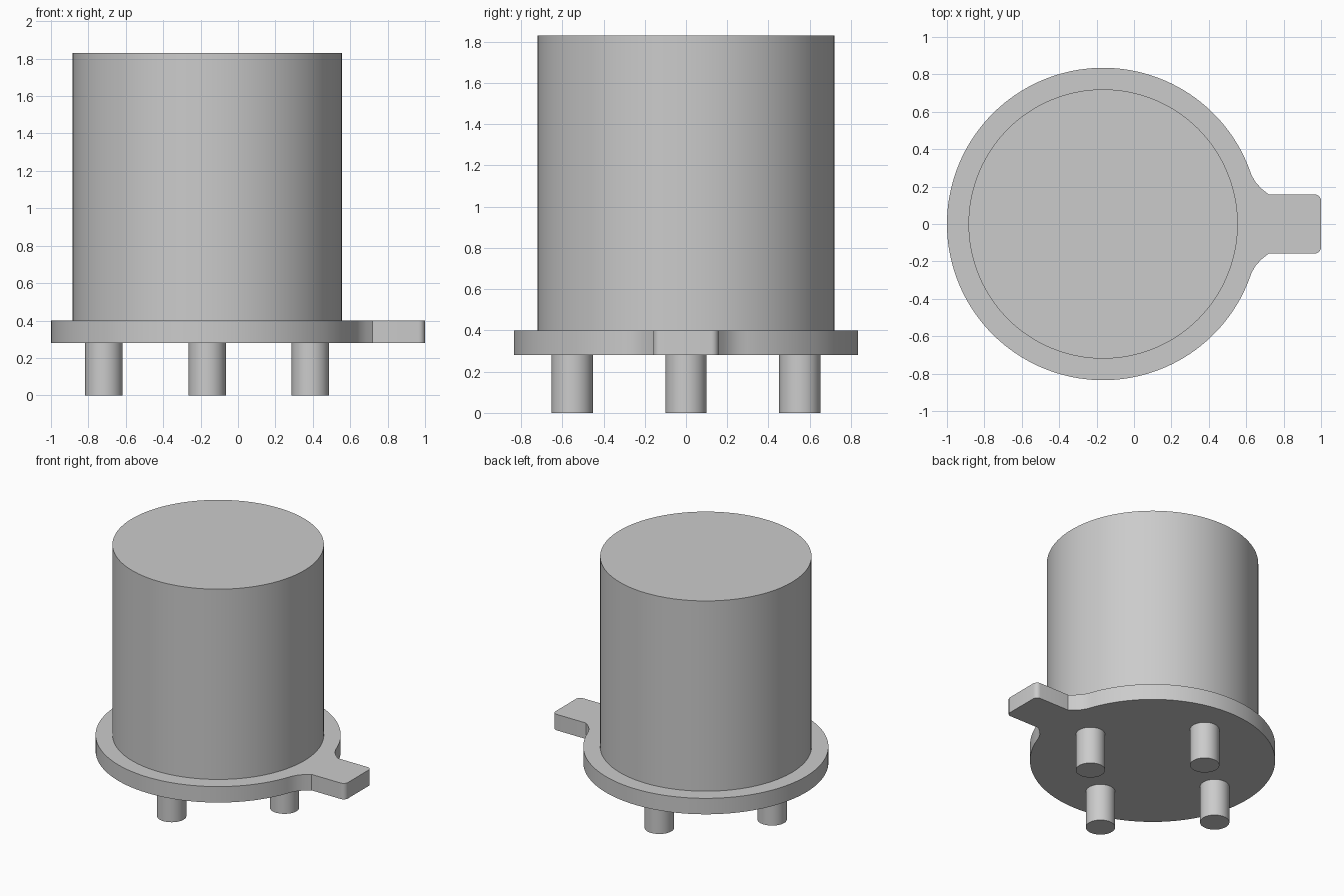
import bpy
import bmesh
import math

if "Cube" in bpy.data.objects:
    bpy.data.objects.remove(bpy.data.objects["Cube"], do_unlink=True)

AXIS = -0.165      # x position of the can's centre line
FLANGE_R = 0.835
TAB_HALF = 0.158

metal = bpy.data.materials.new("grey metal")
metal.use_nodes = True
GREY = (0.6, 0.6, 0.6, 1)
metal.diffuse_color = GREY
metal.node_tree.nodes["Principled BSDF"].inputs["Base Color"].default_value = GREY


def extrude(name, outline, z0, z1):
    """Solid prism from a counter-clockwise outline, smooth on curved sides."""
    bm = bmesh.new()
    face = bm.faces.new([bm.verts.new((x, y, z0)) for x, y in outline])
    top = bmesh.ops.extrude_face_region(bm, geom=[face], use_keep_orig=True)
    moved = [v for v in top["geom"] if isinstance(v, bmesh.types.BMVert)]
    bmesh.ops.translate(bm, verts=moved, vec=(0, 0, z1 - z0))
    bmesh.ops.recalc_face_normals(bm, faces=bm.faces)
    mesh = bpy.data.meshes.new(name)
    bm.to_mesh(mesh)
    bm.free()
    mesh.materials.append(metal)
    obj = bpy.data.objects.new(name, mesh)
    bpy.context.collection.objects.link(obj)
    bpy.ops.object.select_all(action="DESELECT")
    obj.select_set(True)
    bpy.context.view_layer.objects.active = obj
    bpy.ops.object.shade_smooth_by_angle(angle=math.radians(25))
    return obj


def arc(cx, cy, r, start, end, steps):
    angles = [start + (end - start) * i / steps for i in range(steps + 1)]
    return [(cx + r * math.cos(a), cy + r * math.sin(a)) for a in angles]


def circle(cx, cy, r, sides):
    return arc(cx, cy, r, 0, math.tau, sides)[:-1]


# Flange with a rounded locating tab; the upper half is mirrored below
corner = 0.035
half = arc(1 - corner, TAB_HALF - corner, corner, 0, math.pi / 2, 6)
half += [(0.72, TAB_HALF), (0.685, 0.186), (0.652, 0.22)]
half += arc(AXIS, 0, FLANGE_R, math.asin(0.262 / FLANGE_R), math.pi, 64)
lower = [(x, -y) for x, y in reversed(half[:-1])]
extrude("flange", half + lower, 0.28, 0.40)

# Can body
extrude("can", circle(AXIS, 0, 0.72, 128), 0.40, 1.83)

# Four pins on a circle under the flange
for i, (x, y) in enumerate(circle(AXIS, 0, 0.552, 4)):
    extrude(f"pin_{i + 1}", circle(x, y, 0.1, 48), 0, 0.28)
